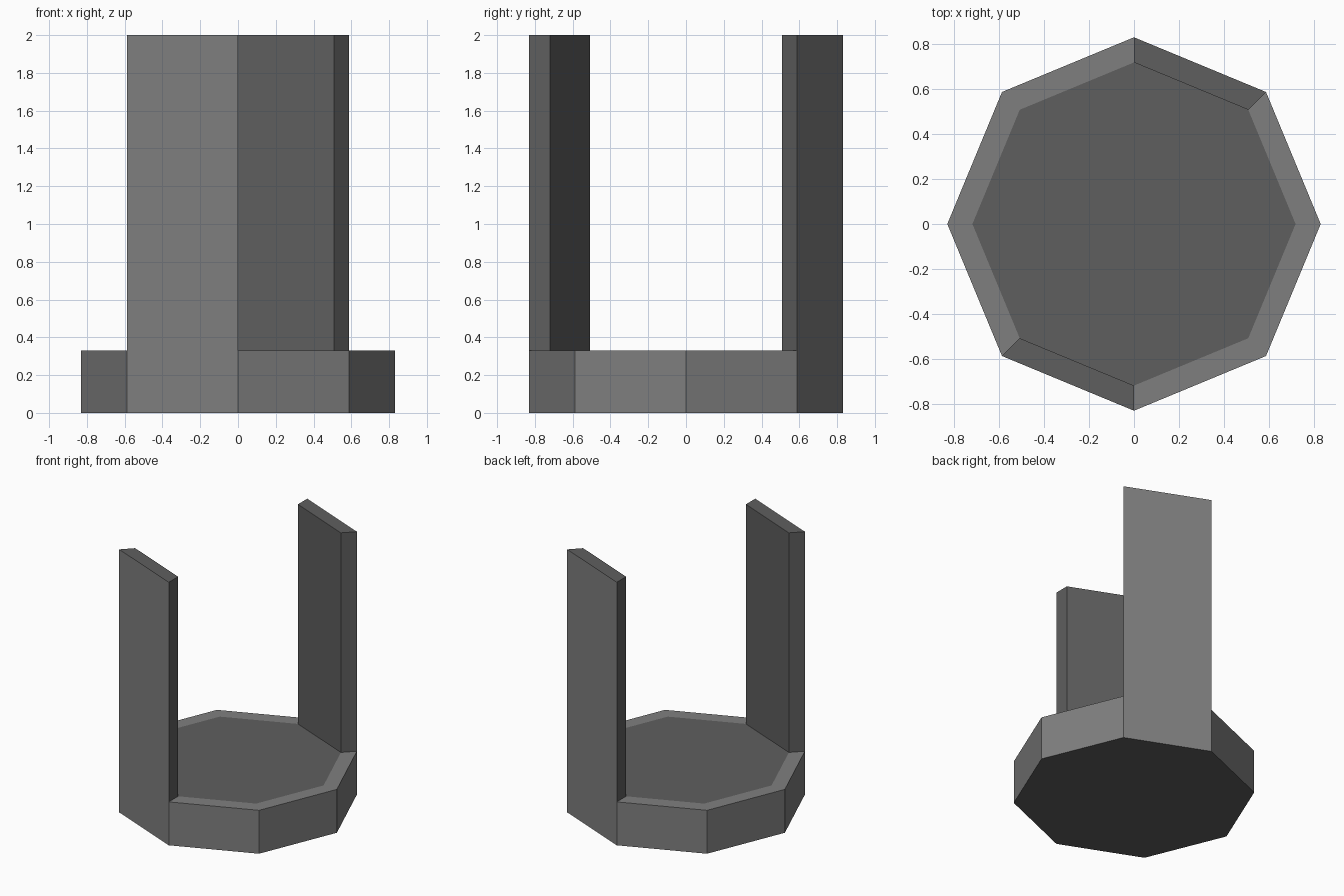
import bpy, bmesh, math

if "Cube" in bpy.data.objects:
    bpy.data.objects.remove(bpy.data.objects["Cube"])

OUTER, INNER = 0.832, 0.72   # corner radii of the octagon and of its inner floor
BASE_H, TOP = 0.33, 2.0


def material(name, grey):
    m = bpy.data.materials.new(name)
    m.diffuse_color = (grey, grey, grey, 1)
    m.use_nodes = True
    m.node_tree.nodes["Principled BSDF"].inputs["Base Color"].default_value = m.diffuse_color
    return m


MATS = [material("light grey", 0.212), material("dark grey", 0.113)]


def corner(r, i, z):
    a = math.radians(45 * i)
    return (r * math.cos(a), r * math.sin(a), z)


def finish(bm, name):
    bmesh.ops.recalc_face_normals(bm, faces=bm.faces)
    me = bpy.data.meshes.new(name)
    bm.to_mesh(me)
    bm.free()
    for m in MATS:
        me.materials.append(m)
    ob = bpy.data.objects.new(name, me)
    bpy.context.collection.objects.link(ob)


# Octagonal base: light sides and rim, dark floor and underside
bm = bmesh.new()
low = [bm.verts.new(corner(OUTER, i, 0)) for i in range(8)]
top = [bm.verts.new(corner(OUTER, i, BASE_H)) for i in range(8)]
rim = [bm.verts.new(corner(INNER, i, BASE_H)) for i in range(8)]
for i in range(8):
    j = (i + 1) % 8
    bm.faces.new((low[i], low[j], top[j], top[i]))
    bm.faces.new((top[i], top[j], rim[j], rim[i]))
for ring in (low, rim):
    bm.faces.new(ring).material_index = 1
finish(bm, "octagonal_base")


# Upright walls on two opposite sides: only the outer face is light
def wall(name, i):
    bm = bmesh.new()
    plan = [(OUTER, i), (OUTER, i + 1), (INNER, i + 1), (INNER, i)]
    a = [bm.verts.new(corner(r, k, BASE_H)) for r, k in plan]
    b = [bm.verts.new(corner(r, k, TOP)) for r, k in plan]
    for k in range(4):
        n = (k + 1) % 4
        f = bm.faces.new((a[k], a[n], b[n], b[k]))
        f.material_index = 0 if k == 0 else 1
    for ring in (a, b):
        bm.faces.new(ring).material_index = 1
    # Drop the hidden underside where the wall meets the base
    bmesh.ops.recalc_face_normals(bm, faces=bm.faces)
    under = [f for f in bm.faces if f.normal.z < -0.9]
    bmesh.ops.delete(bm, geom=under, context='FACES_ONLY')
    finish(bm, name)


wall("back_wall", 1)
wall("front_wall", 5)
